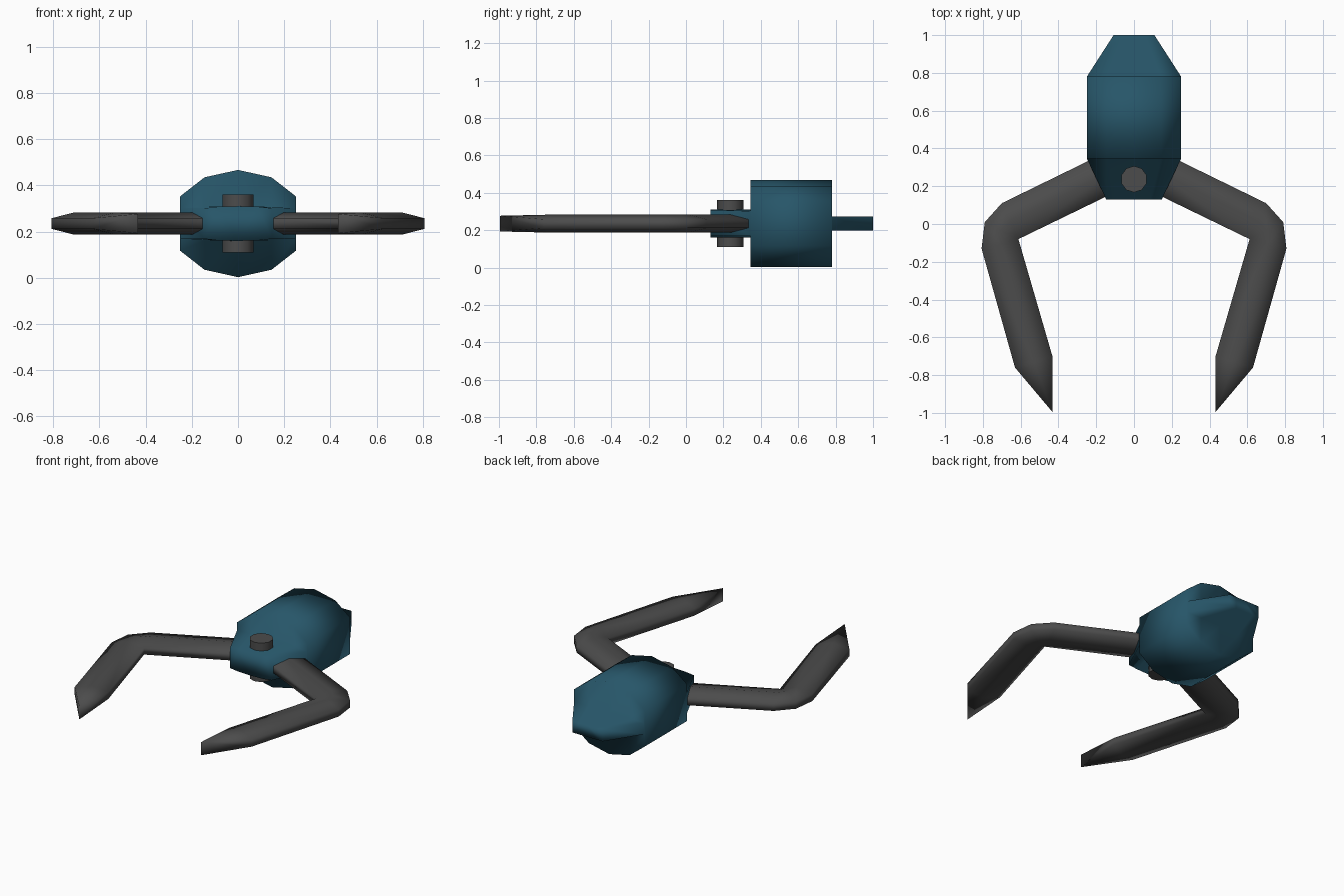
import bpy, bmesh, math

if "Cube" in bpy.data.objects:
    bpy.data.objects.remove(bpy.data.objects["Cube"])

ZC = 0.235  # mid height of the whole model


def material(name, rgb):
    m = bpy.data.materials.new(name)
    m.diffuse_color = (*rgb, 1)
    m.use_nodes = True
    m.node_tree.nodes["Principled BSDF"].inputs["Base Color"].default_value = m.diffuse_color
    return m


TEAL = material("dark_teal", (0.02, 0.092, 0.14))
GREY = material("dark_grey", (0.072, 0.072, 0.072))


def finish(name, bm, mat, angle):
    bmesh.ops.remove_doubles(bm, verts=bm.verts, dist=0.0005)
    bmesh.ops.recalc_face_normals(bm, faces=bm.faces)
    me = bpy.data.meshes.new(name)
    bm.to_mesh(me)
    bm.free()
    ob = bpy.data.objects.new(name, me)
    bpy.context.collection.objects.link(ob)
    me.materials.append(mat)
    bpy.ops.object.select_all(action='DESELECT')
    ob.select_set(True)
    bpy.context.view_layer.objects.active = ob
    bpy.ops.object.shade_smooth_by_angle(angle=math.radians(angle))
    return ob


def loft(bm, rings):
    """Skin closed rings of points and return the vertex rings."""
    vr = [[bm.verts.new(p) for p in r] for r in rings]
    n = len(vr[0])
    for a, b in zip(vr, vr[1:]):
        for i in range(n):
            j = (i + 1) % n
            bm.faces.new((a[i], a[j], b[j], b[i]))
    return vr


# Body: hub at the front, ten-sided barrel, flat tail at the back
def section(y, w, heights):
    top, mid, side = heights
    half = [(-w, side), (-0.58 * w, mid), (0, top), (0.58 * w, mid), (w, side)]
    return [(x, y, ZC + h) for x, h in half] + [(x, y, ZC - h) for x, h in reversed(half)]


HUB = (0.075, 0.073, 0.066)
BARREL = (0.232, 0.2, 0.118)
TAIL = (0.0375, 0.0375, 0.0375)
bm = bmesh.new()
rings = loft(bm, [
    section(0.13, 0.147, HUB), section(0.345, 0.249, HUB),
    section(0.346, 0.25, BARREL), section(0.78, 0.25, BARREL),
    section(0.781, 0.249, TAIL), section(1.0, 0.108, TAIL)])
bm.faces.new(rings[0])
bm.faces.new(rings[-1])
finish("body", bm, TEAL, 180)

# Pivot pin through the hub
bm = bmesh.new()
bmesh.ops.create_cone(bm, cap_ends=True, segments=10, radius1=0.07, radius2=0.07, depth=0.25)
bmesh.ops.translate(bm, verts=bm.verts, vec=(0, 0.237, ZC))
finish("pivot_pin", bm, GREY, 50)

# Claw arms: six-sided bar, bent at the elbow, cut to a point
OUTER = [(0.18, 0.364), (0.70, 0.11), (0.79, 0.01), (0.807, -0.13), (0.63, -0.76)]
INNER = [(0.08, 0.178), (0.612, -0.08), (0.612, -0.08), (0.612, -0.08), (0.432, -0.70)]
TIP = (0.432, -0.995)
EDGE, RIDGE = 0.023, 0.048


def arm(name, s):
    bm = bmesh.new()
    rows = []
    for (ox, oy), (ix, iy) in zip(OUTER, INNER):
        mx, my = (ox + ix) / 2, (oy + iy) / 2
        flat = [(ox, oy, EDGE), (mx, my, RIDGE), (ix, iy, EDGE),
                (ix, iy, -EDGE), (mx, my, -RIDGE), (ox, oy, -EDGE)]
        rows.append([(s * x, y, ZC + h) for x, y, h in flat])
    vr = loft(bm, rows)
    bm.faces.new(vr[0])
    end = vr[-1]
    up, dn = [bm.verts.new((s * TIP[0], TIP[1], ZC + h)) for h in (0.042, -0.042)]
    for f in ((end[0], end[1], up), (end[1], end[2], up), (end[2], end[3], dn, up),
              (end[3], end[4], dn), (end[4], end[5], dn), (end[5], end[0], up, dn)):
        bm.faces.new(f)
    finish(name, bm, GREY, 80)


arm("claw_arm_right", 1)
arm("claw_arm_left", -1)
